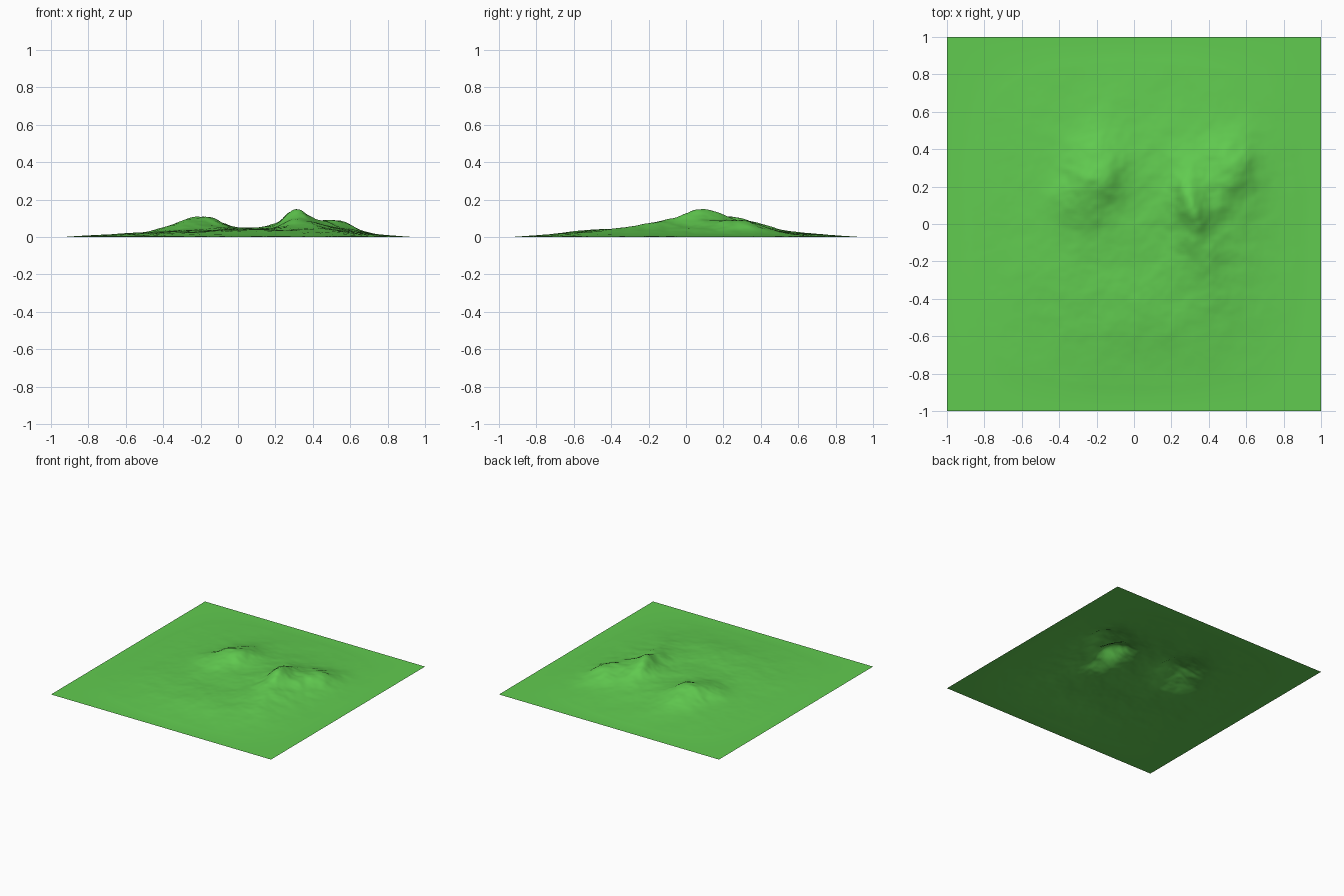
import bpy, bmesh, math
from mathutils import Vector, noise

if "Cube" in bpy.data.objects:
    bpy.data.objects.remove(bpy.data.objects["Cube"])

# Hills: x, y, width along x, width along y, rotation, height
HILLS = [
    (-0.21, 0.25, 0.09, 0.16, -0.25, 0.063),   # left peak
    (-0.33, 0.12, 0.08, 0.10, 0.0, 0.018),     # left shoulder
    (0.02, 0.22, 0.15, 0.20, 0.0, 0.012),      # saddle
    (0.30, 0.10, 0.055, 0.12, 0.0, 0.070),     # main peak
    (0.40, 0.20, 0.14, 0.17, 0.0, 0.045),      # main massif
    (0.53, 0.30, 0.085, 0.12, -0.2, 0.042),    # right ridge
    (0.38, -0.12, 0.10, 0.12, 0.0, 0.035),     # front spur
    (0.45, -0.30, 0.15, 0.20, 0.0, 0.013),     # front right apron
    (0.05, -0.48, 0.30, 0.14, 0.0, 0.012),     # front apron
]


def fbm(x, y, scale, seed, octaves=5):
    total, amp = 0.0, 1.0
    for _ in range(octaves):
        total += amp * noise.noise(Vector((x * scale, y * scale, seed)))
        scale *= 2.0
        amp *= 0.5
    return total


def height(x, y):
    edge = max(0.0, (1 - x * x) * (1 - y * y))
    # warp the hills so the ridges wander
    wx = x + 0.035 * fbm(x, y, 4, 3.3, 4)
    wy = y + 0.035 * fbm(x, y, 4, 8.7, 4)
    h = 0.040 * edge ** 1.5
    for cx, cy, sx, sy, rot, top in HILLS:
        dx, dy = wx - cx, wy - cy
        u = dx * math.cos(rot) + dy * math.sin(rot)
        v = dy * math.cos(rot) - dx * math.sin(rot)
        h += top * math.exp(-0.5 * ((u / sx) ** 2 + (v / sy) ** 2))
    h *= 1 + 0.14 * fbm(x, y, 5, 1.7)
    return max(0.0, h * min(1.0, edge * 4))


# Terrain sheet
bm = bmesh.new()
bmesh.ops.create_grid(bm, x_segments=160, y_segments=160, size=1)
for v in bm.verts:
    v.co.z = height(v.co.x, v.co.y)
for f in bm.faces:
    f.smooth = True
mesh = bpy.data.meshes.new("terrain")
bm.to_mesh(mesh)
bm.free()
terrain = bpy.data.objects.new("terrain", mesh)
bpy.context.collection.objects.link(terrain)

grass = bpy.data.materials.new("grass")
grass.diffuse_color = (0.12, 0.6, 0.08, 1)
grass.use_nodes = True
grass.node_tree.nodes["Principled BSDF"].inputs["Base Color"].default_value = grass.diffuse_color
mesh.materials.append(grass)
